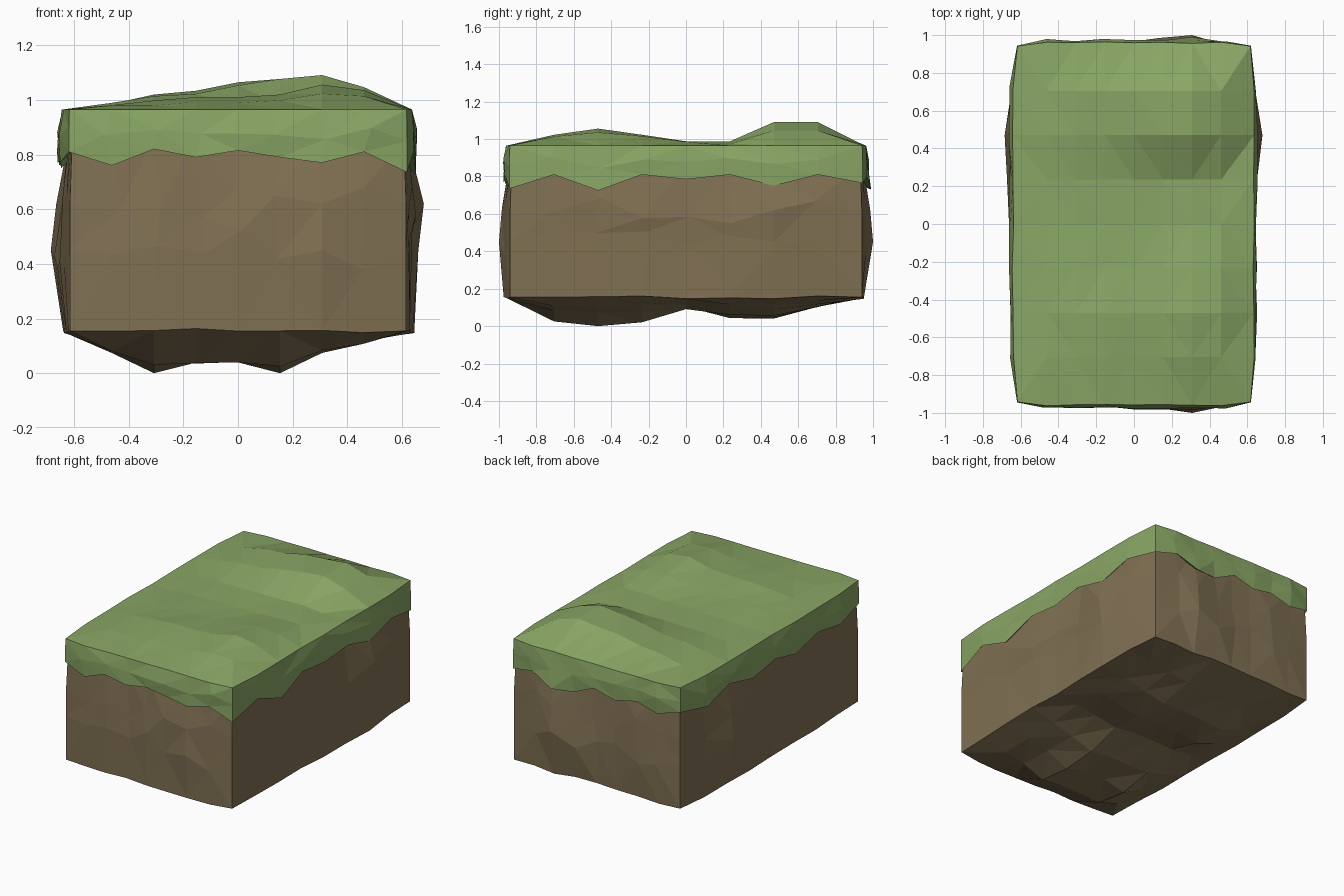
import bpy, bmesh, random

if "Cube" in bpy.data.objects:
    bpy.data.objects.remove(bpy.data.objects["Cube"])

random.seed(11)
HX, HY, N = 0.615, 0.94, 8


def mat(name, rgb):
    m = bpy.data.materials.new(name)
    m.diffuse_color = (*rgb, 1)
    m.use_nodes = True
    m.node_tree.nodes["Principled BSDF"].inputs["Base Color"].default_value = m.diffuse_color
    return m


def base(i, j):
    return HX * (2 * i / N - 1), HY * (2 * j / N - 1)


def normal(i, j):
    return (i == N) - (i == 0), (j == N) - (j == 0)


# grid cells around the rim: front, right, back, left
RING = ([(k, 0) for k in range(N)] + [(N, k) for k in range(N)] +
        [(N - k, N) for k in range(N)] + [(0, N - k) for k in range(N)])


def shell(name, levels, side, cap, material):
    """Rings of side points, with a gridded cap closing the first ring."""
    bm = bmesh.new()
    rings = []
    for lv in range(levels):
        ring = []
        for k, (i, j) in enumerate(RING):
            x, y = base(i, j)
            nx, ny = normal(i, j)
            out, slide, z = side(lv, k, nx and ny)
            ring.append(bm.verts.new((x + nx * out + abs(ny) * slide,
                                      y + ny * out + abs(nx) * slide, z)))
        rings.append(ring)
    for a, b in zip(rings, rings[1:]):
        for k in range(len(RING)):
            m = (k + 1) % len(RING)
            bm.faces.new((a[k], a[m], b[m], b[k]))
    grid = dict(zip(RING, rings[0]))
    for i in range(1, N):
        for j in range(1, N):
            grid[i, j] = bm.verts.new((*base(i, j), cap(i, j)))
    for i in range(N):
        for j in range(N):
            bm.faces.new((grid[i, j], grid[i + 1, j], grid[i + 1, j + 1], grid[i, j + 1]))
    bmesh.ops.triangulate(bm, faces=bm.faces[:], quad_method='SHORT_EDGE')
    bmesh.ops.recalc_face_normals(bm, faces=bm.faces[:])
    # open shells: make sure the cap faces away from the block
    test = grid[4, 4].link_faces[0]
    if (test.normal.z > 0) != (name == "grass_cap"):
        bmesh.ops.reverse_faces(bm, faces=bm.faces[:])
    me = bpy.data.meshes.new(name)
    bm.to_mesh(me)
    bm.free()
    me.materials.append(material)
    bpy.context.collection.objects.link(bpy.data.objects.new(name, me))


# dirt block: bulging rock-like sides and a lumpy underside
ALONG = [[0, .6, .7, 1, 0], [0, .5, .6, 1, 0], [0, 1, .5, .6, 0], [0, 1, .6, .5, 0]]
BULGE = [[.035, .06, .045, .005], [.03, .045, .065, .005],
         [.01, .06, .045, .005], [.025, .07, .05, .005]]
LEVEL_Z = [.155, .45, .62, .86]
DEPTH_Y = [0, .135, .155, .145, .065, .115, .125, .06, 0]
DEPTH_X = [0, .6, 1, .9, .88, 1, .65, .35, 0]


def dirt_side(lv, k, corner):
    s, p = divmod(k, N)
    w, a = ALONG[s], p // 2
    weight = w[a] + (w[a + 1] - w[a]) * (p % 2) / 2
    z = LEVEL_Z[lv]
    if corner:
        return (-.008 if lv == 3 else 0), 0, z
    if lv in (0, 3):
        return BULGE[s][lv] * weight, 0, z + random.uniform(-.01, .01)
    # big facets: the peak of each side stays put, the rest wanders
    if weight == 1:
        return BULGE[s][lv], 0, z
    wander = random.uniform(-.08, .07)
    return BULGE[s][lv] * weight * random.uniform(.6, 1.1), random.uniform(-.03, .03), z + wander


def dirt_cap(i, j):
    f = 1 if i in (2, 5) and j == 2 else random.uniform(.75, 1)
    return .155 - DEPTH_X[i] * DEPTH_Y[j] * f


shell("dirt_block", 4, dirt_side, dirt_cap, mat("dirt", (.22, .165, .088)))

# grass cap: two low mounds on top and a ragged hem hanging over the dirt
MOUND_Y = [0, .055, .088, .055, .02, .02, .123, .123, 0]
FRONT_X = [0, .2, .3, .45, .5, .6, 1, .8, 0]
BACK_X = [0, .2, .38, .5, .75, .88, 1, .6, 0]
HEM = [.81, .76, .82, .79, .815, .79, .77, .81,
       .735, .81, .725, .81, .785, .81, .75, .81,
       .765, .80, .73, .74, .81, .77, .80, .76,
       .80, .76, .82, .77, .81, .75, .81, .77]
FLAP = 18


def grass_side(lv, k, corner):
    hem = HEM[k]
    z = [.965, (.965 + hem) / 2 + random.uniform(-.015, .015), hem, hem + .035][lv]
    if corner:
        return [.002, .004, .004, -.01][lv], 0, z
    out = [.022, .037, .035, 0][lv] * random.uniform(.7, 1.1)
    if k > 3 * N:
        out *= 1.25
    if lv == 2 and k == FLAP:
        out = .05
    return out, random.uniform(-.03, .03) if lv == 1 else 0, z


def grass_cap(i, j):
    profile = FRONT_X if j < 5 else BACK_X
    return .968 + profile[i] * MOUND_Y[j] + random.uniform(-.008, .005) * (i != 6)


shell("grass_cap", 4, grass_side, grass_cap, mat("grass", (.25, .38, .13)))
